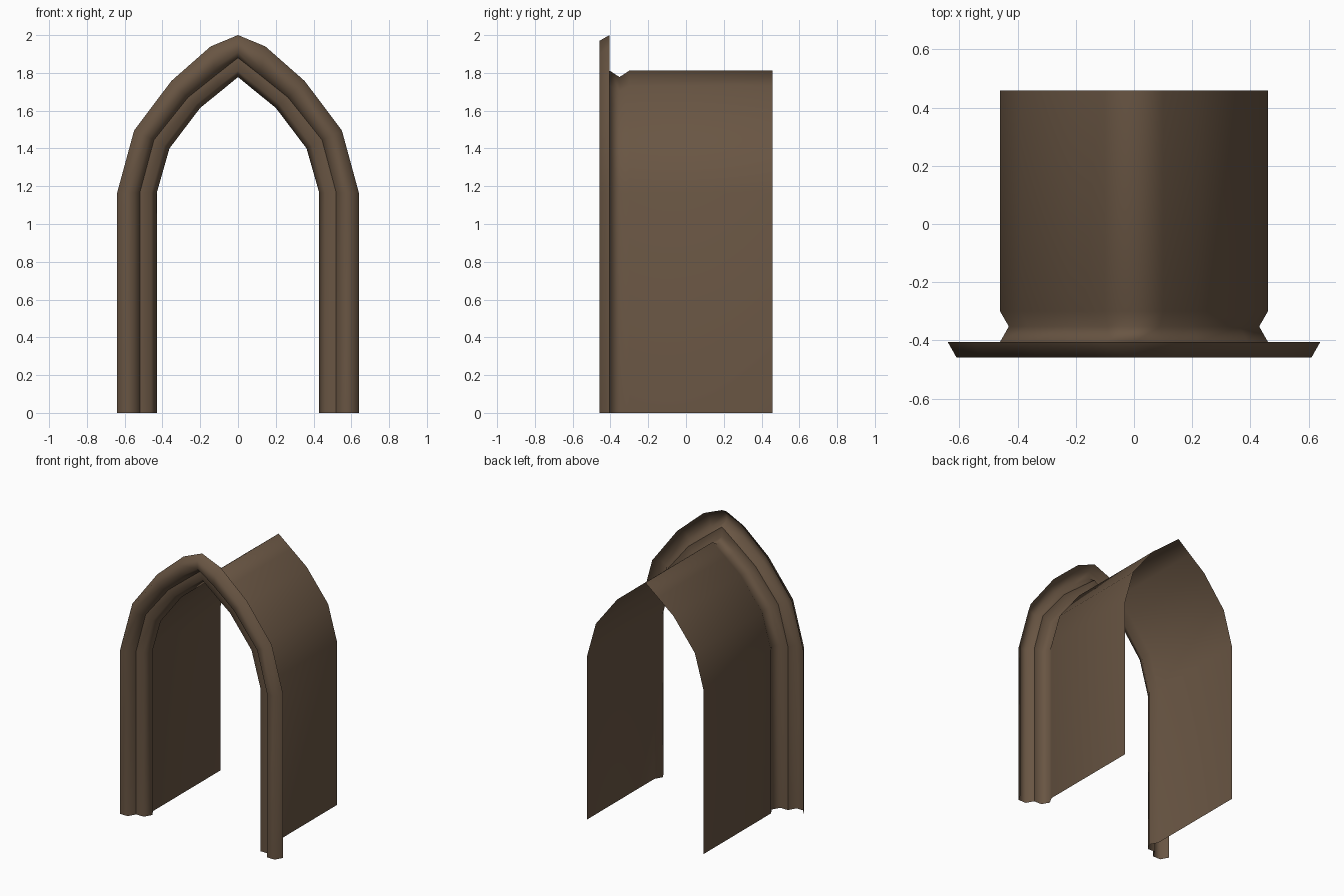
import bpy

if "Cube" in bpy.data.objects:
    bpy.data.objects.remove(bpy.data.objects["Cube"])

# Arch outline (right half, springing to apex) at three distances from the opening
INNER = [(0.43, 0), (0.43, 1.165), (0.363, 1.40), (0.20, 1.615), (0.09, 1.704), (0, 1.778)]
MID = [(0.52, 0), (0.52, 1.165), (0.445, 1.445), (0.265, 1.67), (0.12, 1.786), (0, 1.88)]
OUTER = [(0.64, 0), (0.64, 1.165), (0.55, 1.495), (0.353, 1.757), (0.145, 1.94), (0, 2.0)]

brown = bpy.data.materials.new("dark brown")
brown.diffuse_color = (0.14, 0.091, 0.056, 1)
brown.use_nodes = True
brown.node_tree.nodes["Principled BSDF"].inputs["Base Color"].default_value = brown.diffuse_color


def outline(r):
    """Whole arch line, left foot to right foot, whose leg stands at x = r."""
    if r <= 0.52:
        a, b, t = INNER, MID, (r - 0.43) / 0.09
    else:
        a, b, t = MID, OUTER, (r - 0.52) / 0.12
    half = [(p[0] + (q[0] - p[0]) * t, p[1] + (q[1] - p[1]) * t) for p, q in zip(a, b)]
    return [(-x, z) for x, z in half] + half[-2::-1]


def sweep(name, profile):
    """Skin a profile of (leg x, depth y) points along the arch."""
    lines = [[(x, y, z) for x, z in outline(r)] for r, y in profile]
    n = len(lines[0])
    verts = [v for line in lines for v in line]
    faces = [(i * n + j, i * n + j + 1, (i + 1) * n + j + 1, (i + 1) * n + j)
             for i in range(len(lines) - 1) for j in range(n - 1)]
    faces = [f[::-1] for f in faces]
    me = bpy.data.meshes.new(name)
    me.from_pydata(verts, [], [f[::-1] for f in faces])
    me.materials.append(brown)
    me.shade_smooth()
    ob = bpy.data.objects.new(name, me)
    bpy.context.collection.objects.link(ob)
    return ob


# Raised outer roll around the front
sweep("outer_moulding", [(0.64, -0.405), (0.61, -0.458), (0.55, -0.458), (0.52, -0.405)])
# Inner roll, running back into the passage lining
sweep("inner_moulding_and_passage",
      [(0.52, -0.405), (0.46, -0.405), (0.43, -0.352), (0.46, -0.30), (0.46, 0.458)])
